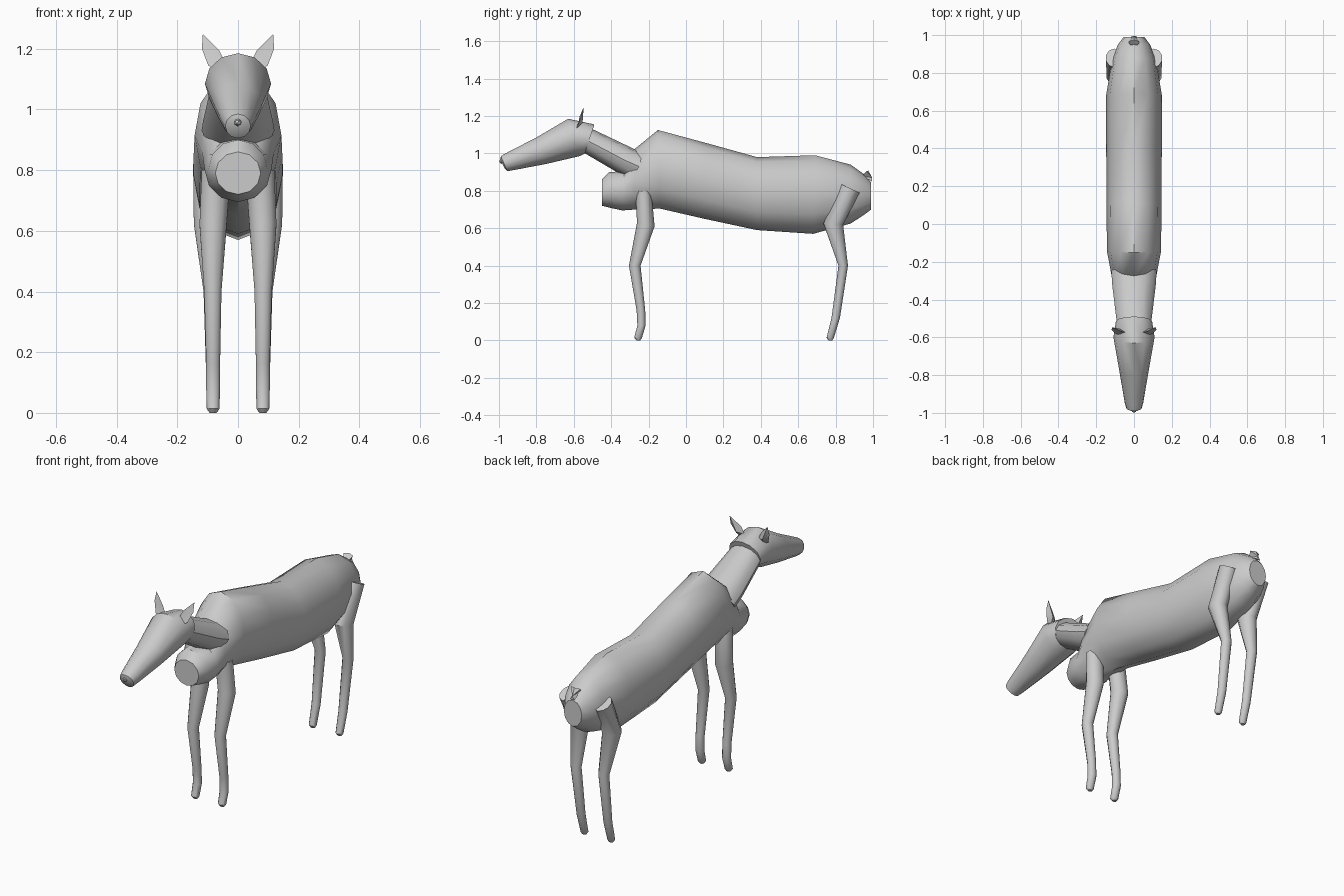
import bpy, bmesh
from math import cos, sin, pi
from mathutils import Vector


def finish(name, bm, angle=0.7):
    bmesh.ops.recalc_face_normals(bm, faces=bm.faces)
    me = bpy.data.meshes.new(name)
    bm.to_mesh(me)
    bm.free()
    ob = bpy.data.objects.new(name, me)
    bpy.context.collection.objects.link(ob)
    bpy.context.view_layer.objects.active = ob
    ob.select_set(True)
    bpy.ops.object.shade_smooth_by_angle(angle=angle)
    ob.select_set(False)
    return ob


def loft(name, rings, n=12, side=1):
    """Each ring: (y1, z1, y2, z2, half_width, x_centre), spanning two side-view points."""
    bm = bmesh.new()
    loops = []
    for y1, z1, y2, z2, w, x in rings:
        a, b = Vector((0, y1, z1)), Vector((0, y2, z2))
        mid, half = (a + b) / 2, (b - a) / 2
        loops.append([bm.verts.new(mid + half * cos(2 * pi * i / n)
                      + Vector((side * (x + w * sin(2 * pi * i / n)), 0, 0)))
                      for i in range(n)])
    for p, q in zip(loops, loops[1:]):
        for i in range(n):
            j = (i + 1) % n
            bm.faces.new((p[i], p[j], q[j], q[i]))
    bm.faces.new(loops[0])
    bm.faces.new(loops[-1])
    return finish(name, bm)


def leaf(name, outline, fold, back):
    """Thin folded blade: outline fanned to a front fold point and a back point."""
    bm = bmesh.new()
    vs = [bm.verts.new(p) for p in outline]
    f, b = bm.verts.new(fold), bm.verts.new(back)
    for i in range(len(vs)):
        j = (i + 1) % len(vs)
        bm.faces.new((vs[i], vs[j], f))
        bm.faces.new((vs[j], vs[i], b))
    return finish(name, bm, 0.4)


# Torso with chest bulge
loft("torso", [
    (-.45, .72, -.45, .86, .075, 0),
    (-.41, .71, -.41, .90, .097, 0),
    (-.34, .695, -.33, .905, .11, 0),
    (-.27, .70, -.285, 1.015, .118, 0),
    (-.14, .705, -.15, 1.125, .143, 0),
    (.10, .65, .11, 1.055, .146, 0),
    (.38, .59, .38, .98, .147, 0),
    (.68, .57, .69, .99, .147, 0),
    (.88, .625, .88, .94, .115, 0),
    (.95, .67, .95, .89, .085, 0),
    (.99, .70, .99, .845, .055, 0)])

# Neck
loft("neck", [
    (-.30, .86, -.20, 1.0, .12, 0),
    (-.37, .90, -.28, 1.025, .115, 0),
    (-.54, 1.0, -.49, 1.125, .092, 0),
    (-.58, 1.03, -.53, 1.14, .085, 0)])

# Head
loft("head", [
    (-.54, 1.0, -.49, 1.155, .096, 0),
    (-.57, .985, -.63, 1.185, .109, 0),
    (-.75, .943, -.80, 1.085, .078, 0),
    (-.92, .911, -.965, 1.0, .05, 0),
    (-.955, .905, -.99, .985, .042, 0),
    (-.968, .918, -.992, .965, .022, 0)])

# Nose
bm = bmesh.new()
bmesh.ops.create_icosphere(bm, subdivisions=1, radius=.014)
bmesh.ops.translate(bm, verts=bm.verts, vec=(0, -.986, .958))
finish("nose", bm)

front_leg = [
    (-.27, .80, -.185, .80, .05, .072),
    (-.262, .63, -.168, .61, .047, .082),
    (-.305, .40, -.243, .40, .03, .083),
    (-.264, .16, -.218, .16, .024, .082),
    (-.260, .08, -.216, .08, .024, .082),
    (-.277, .015, -.236, .012, .022, .082),
    (-.265, 0, -.245, 0, .012, .082)]
hind_leg = [
    (.83, .835, .928, .79, .045, .105),
    (.735, .625, .84, .62, .05, .098),
    (.815, .40, .866, .40, .03, .085),
    (.778, .12, .823, .12, .024, .082),
    (.752, .015, .79, .012, .021, .082),
    (.762, 0, .782, 0, .012, .082)]

# Legs and ears, mirrored left and right
for label, s in (("right", 1), ("left", -1)):
    loft("front_leg_" + label, front_leg, 10, s)
    loft("hind_leg_" + label, hind_leg, 10, s)
    leaf("ear_" + label,
         [(s * .042, -.575, 1.155), (s * .062, -.57, 1.195), (s * .116, -.547, 1.248),
          (s * .119, -.56, 1.20), (s * .098, -.58, 1.145), (s * .068, -.59, 1.125)],
         (s * .083, -.572, 1.175), (s * .08, -.553, 1.165))

# Tail
leaf("tail",
     [(-.015, .94, .88), (-.03, .965, .905), (0, .975, .908), (.03, .965, .905),
      (.015, .94, .88), (.012, .995, .85), (-.012, .995, .85)],
     (0, .95, .89), (0, .995, .87))
